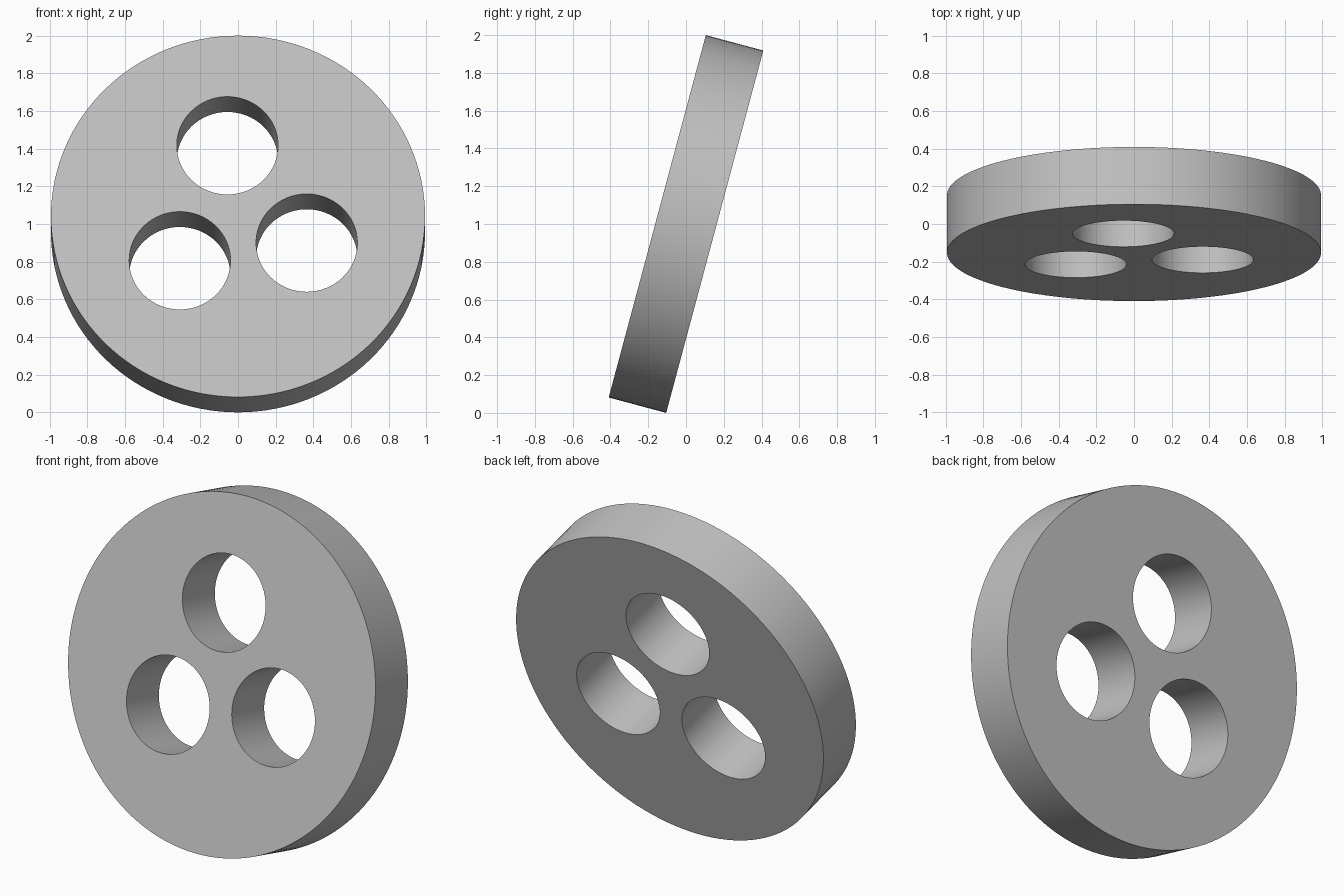
import bpy
import bmesh
from math import cos, sin, pi, radians
from mathutils import Matrix, Vector

cube = bpy.data.objects.get("Cube")
if cube:
    bpy.data.objects.remove(cube, do_unlink=True)

RADIUS, THICKNESS, TILT = 0.993, 0.315, radians(15)
HOLE_RADIUS, HOLE_ORBIT, HOLE_START = 0.269, 0.393, radians(98.2)


def add_ring(bm, x, y, radius, segments):
    """Closed loop of edges in the XY plane."""
    verts = [bm.verts.new((x + radius * cos(2 * pi * i / segments),
                           y + radius * sin(2 * pi * i / segments), 0))
             for i in range(segments)]
    for a, b in zip(verts, verts[1:] + verts[:1]):
        bm.edges.new((a, b))


grey = bpy.data.materials.new("light grey")
grey.use_nodes = True
colour = (0.53, 0.53, 0.53, 1)
grey.diffuse_color = colour
grey.node_tree.nodes["Principled BSDF"].inputs["Base Color"].default_value = colour

# Disc outline with three evenly spaced round holes
bm = bmesh.new()
add_ring(bm, 0, 0, RADIUS, 128)
for k in range(3):
    angle = HOLE_START + k * 2 * pi / 3
    add_ring(bm, HOLE_ORBIT * cos(angle), HOLE_ORBIT * sin(angle), HOLE_RADIUS, 64)
bmesh.ops.triangle_fill(bm, edges=bm.edges[:], use_beauty=True, normal=Vector((0, 0, 1)))

# Thicken the outline evenly about its middle plane
result = bmesh.ops.extrude_face_region(bm, geom=bm.faces[:], use_keep_orig=True)
top = [v for v in result["geom"] if isinstance(v, bmesh.types.BMVert)]
bmesh.ops.translate(bm, verts=top, vec=(0, 0, THICKNESS))
bmesh.ops.translate(bm, verts=bm.verts[:], vec=(0, 0, -THICKNESS / 2))
bmesh.ops.recalc_face_normals(bm, faces=bm.faces[:])

# Stand the disc up, leaning backwards
bmesh.ops.transform(bm, verts=bm.verts[:],
                    matrix=Matrix.Translation((0, 0, 1)) @ Matrix.Rotation(pi / 2 - TILT, 4, 'X'))

mesh = bpy.data.meshes.new("disc_with_holes")
bm.to_mesh(mesh)
bm.free()
mesh.materials.append(grey)
disc = bpy.data.objects.new("disc_with_holes", mesh)
bpy.context.collection.objects.link(disc)

bpy.ops.object.select_all(action='DESELECT')
disc.select_set(True)
bpy.context.view_layer.objects.active = disc
bpy.ops.object.shade_smooth_by_angle(angle=radians(30))
